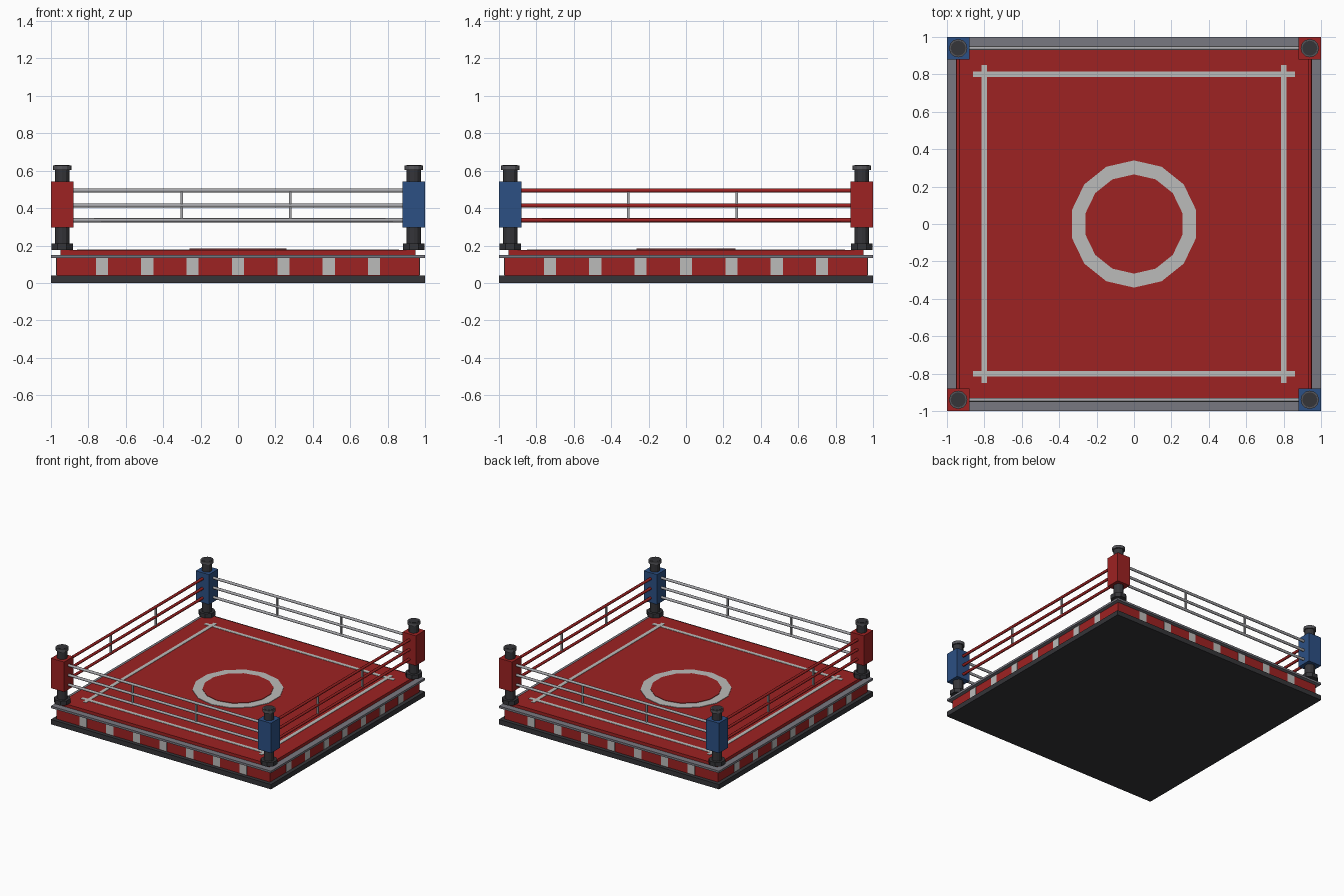
import bpy
from math import pi

if "Cube" in bpy.data.objects:
    bpy.data.objects.remove(bpy.data.objects["Cube"], do_unlink=True)


def material(name, r, g, b):
    m = bpy.data.materials.new(name)
    m.use_nodes = True
    m.diffuse_color = (r, g, b, 1)
    m.node_tree.nodes["Principled BSDF"].inputs["Base Color"].default_value = (r, g, b, 1)
    return m


RED = material("red", 0.34, 0.016, 0.016)
BLUE = material("blue", 0.025, 0.08, 0.23)
WHITE = material("off_white", 0.5, 0.5, 0.49)
STEEL = material("steel", 0.19, 0.19, 0.22)
SILVER = material("silver", 0.38, 0.38, 0.4)
BLACK = material("charcoal", 0.035, 0.035, 0.04)
CAP = material("cap_grey", 0.09, 0.09, 0.1)


def finish(name, mat):
    ob = bpy.context.object
    ob.name = name
    ob.data.materials.append(mat)
    return ob


def box(name, mat, center, size):
    bpy.ops.mesh.primitive_cube_add(size=1, location=center)
    bpy.context.object.scale = size
    return finish(name, mat)


def slab(name, mat, half, z0, z1):
    return box(name, mat, (0, 0, (z0 + z1) / 2), (2 * half, 2 * half, z1 - z0))


def drum(name, mat, x, y, z0, z1, radius, sides, turn=0):
    bpy.ops.mesh.primitive_cylinder_add(vertices=sides, radius=radius, depth=z1 - z0,
                                        location=(x, y, (z0 + z1) / 2), rotation=(0, 0, turn))
    return finish(name, mat)


# Platform layers
slab("base", BLACK, 1.0, 0, 0.04)
slab("skirt", RED, 0.97, 0.04, 0.135)
slab("apron_edge", STEEL, 1.0, 0.133, 0.15)
slab("canvas", RED, 0.95, 0.15, 0.175)

# Painted canvas markings
drum("center_ring", WHITE, 0, 0, 0.174, 0.179, 0.34, 14)
drum("center_disc", RED, 0, 0, 0.175, 0.183, 0.265, 14)
for s in (-1, 1):
    box("side_line", WHITE, (0.8 * s, 0, 0.1755), (0.03, 1.7, 0.005))
    box("end_line", WHITE, (0, 0.8 * s, 0.1755), (1.72, 0.03, 0.004))

# Skirt stripes on all four sides
for s in (-1, 1):
    for i in range(-3, 4):
        t = 0.2425 * i
        box("skirt_stripe", WHITE, (t, 0.97 * s, 0.0875), (0.065, 0.006, 0.09))
        box("skirt_stripe", WHITE, (0.97 * s, t, 0.0875), (0.006, 0.065, 0.09))

# Corner posts with pads
P = 0.94
for sx in (-1, 1):
    for sy in (-1, 1):
        x, y = P * sx, P * sy
        drum("post_foot", BLACK, x, y, 0.175, 0.21, 0.063, 8, pi / 8)
        drum("corner_post", BLACK, x, y, 0.175, 0.61, 0.039, 12)
        box("corner_pad", RED if sx == sy else BLUE, (x, y, 0.42), (0.12, 0.12, 0.246))
        drum("post_cap", CAP, x, y, 0.605, 0.629, 0.049, 12)
        drum("cap_top", BLACK, x, y, 0.62, 0.631, 0.04, 12)

# Ropes and their spacers
for s in (-1, 1):
    for z in (0.335, 0.414, 0.494):
        for name, mat, loc, rot in (
                ("silver_rope", SILVER, (0, P * s, z), (0, pi / 2, 0)),
                ("red_rope", RED, (P * s, 0, z), (pi / 2, 0, 0))):
            bpy.ops.mesh.primitive_cylinder_add(vertices=8, radius=0.011, depth=2 * P,
                                                location=loc, rotation=rot)
            finish(name, mat)
            bpy.ops.object.shade_smooth_by_angle(angle=pi / 3)
    for t in (-0.3, 0.28):
        box("rope_spacer", SILVER, (t, P * s, 0.414), (0.013, 0.013, 0.16))
        box("rope_spacer", SILVER, (P * s, t - 0.008, 0.414), (0.013, 0.013, 0.16))
